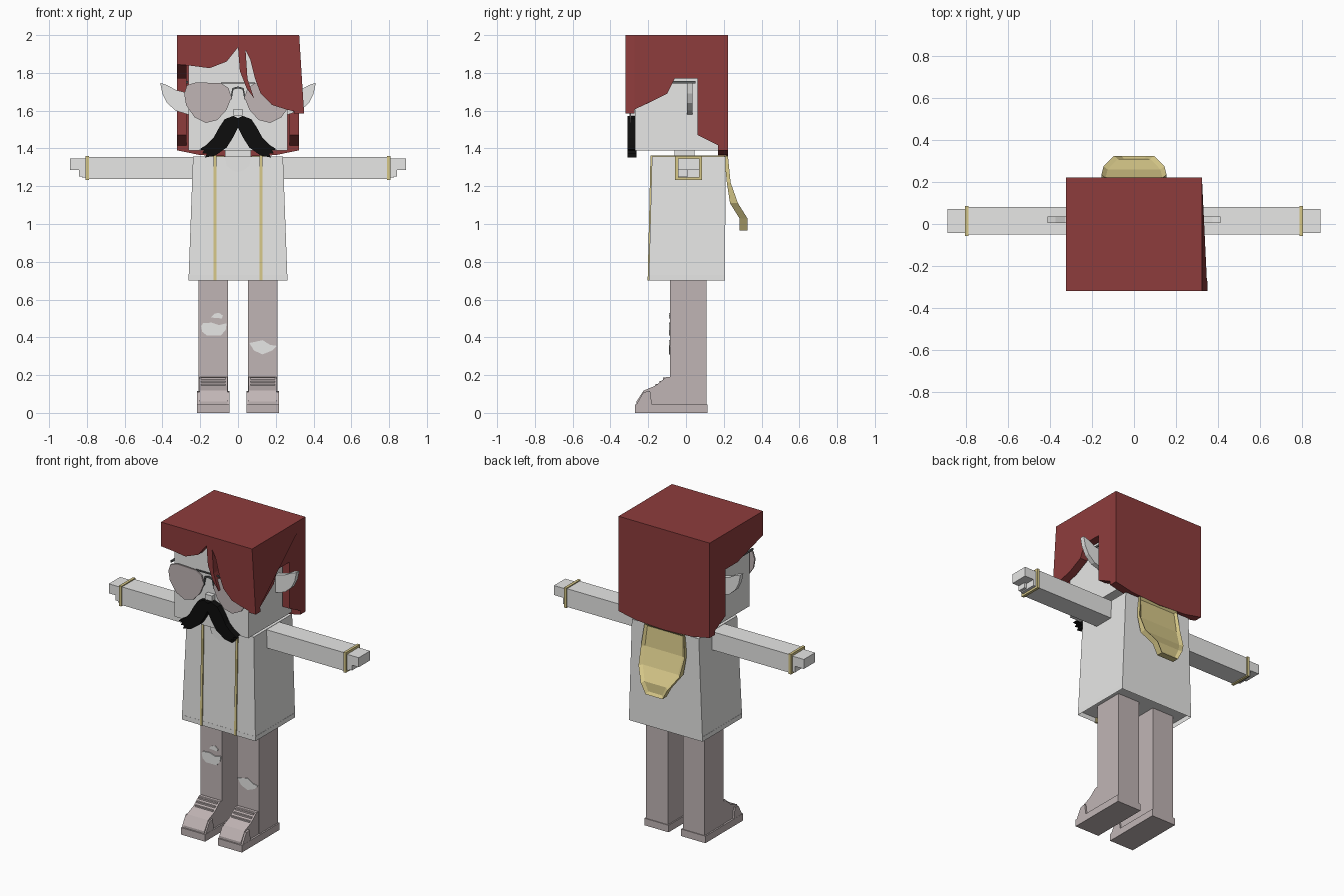
import bpy, bmesh
from mathutils import Vector

cube = bpy.data.objects.get("Cube")
if cube:
    bpy.data.objects.remove(cube, do_unlink=True)


def material(name, r, g, b):
    m = bpy.data.materials.new(name)
    m.use_nodes = True
    m.diffuse_color = (r, g, b, 1)
    m.node_tree.nodes["Principled BSDF"].inputs["Base Color"].default_value = (r, g, b, 1)
    return m


WHITE = material("off_white", .8, .8, .79)
MAUVE = material("mauve_grey", .53, .46, .46)
RED = material("dark_red", .27, .045, .045)
GOLD = material("pale_gold", .68, .58, .25)
BLACK = material("black", .004, .004, .004)
METAL = material("dark_metal", .12, .13, .13)


def finish(name, bm, mat):
    bmesh.ops.recalc_face_normals(bm, faces=bm.faces)
    me = bpy.data.meshes.new(name)
    bm.to_mesh(me)
    bm.free()
    me.materials.append(mat)
    ob = bpy.data.objects.new(name, me)
    bpy.context.collection.objects.link(ob)
    return ob


def prism(name, pts, axis, a, b, mat):
    """Extrude a 2D outline along an axis from a to b."""
    bm = bmesh.new()

    def place(p, d):
        return {"x": (d, p[0], p[1]), "y": (p[0], d, p[1]), "z": (p[0], p[1], d)}[axis]
    lo = [bm.verts.new(place(p, a)) for p in pts]
    hi = [bm.verts.new(place(p, b)) for p in pts]
    bm.faces.new(lo)
    bm.faces.new(hi[::-1])
    for i in range(len(pts)):
        j = (i + 1) % len(pts)
        bm.faces.new((lo[i], lo[j], hi[j], hi[i]))
    return finish(name, bm, mat)


def box(name, x, y, z, mat):
    return prism(name, [(x[0], y[0]), (x[1], y[0]), (x[1], y[1]), (x[0], y[1])], "z", z[0], z[1], mat)


def flip(pts, s):
    return [(s * x, z) for x, z in pts]


# Head, neck and nose
box("head", (-.262, .262), (-.27, .18), (1.39, 1.96), WHITE)
box("neck", (-.07, .07), (-.06, .045), (1.34, 1.4), WHITE)
box("nose", (-.025, .025), (-.3, -.26), (1.575, 1.61), WHITE)

# Hair: top, back, fringe and two side panels
box("hair_top", (-.324, .324), (-.32, .222), (1.94, 2), RED)
prism("hair_back", [(-.324, 2), (-.324, 1.39), (-.2, 1.365), (0, 1.355), (.2, 1.365), (.324, 1.39), (.324, 2)],
      "y", .17, .222, RED)
prism("hair_fringe", [(-.324, 2), (-.324, 1.845), (-.25, 1.838), (-.15, 1.825), (-.06, 1.86), (0, 1.935),
                      (.01, 1.81), (.045, 1.72), (.085, 1.665), (.05, 1.77), (.04, 1.92), (.065, 1.87),
                      (.09, 1.77), (.12, 1.69), (.18, 1.63), (.26, 1.605), (.35, 1.585), (.324, 2)],
      "y", -.32, -.272, RED)
back_edge = [(-.06, 1.77), (.062, 1.77), (.062, 1.47), (.222, 1.39), (.222, 2), (-.32, 2)]
prism("hair_side_right", [(-.32, 1.845)] + back_edge, "x", -.324, -.272, RED)
lock = prism("hair_side_left", [(-.32, 1.585), (-.2, 1.64), (-.1, 1.69)] + back_edge, "x", .272, .324, RED)
for v in lock.data.vertices:
    if v.co.y < -.3 and v.co.z < 1.7:
        v.co.x += .026

# Ears, sunglasses, moustache
ear = [(.25, 1.69), (.33, 1.71), (.375, 1.735), (.412, 1.747), (.4, 1.69), (.375, 1.64), (.33, 1.6), (.25, 1.575)]
lens = [(.09, 1.745), (.22, 1.75), (.27, 1.735), (.285, 1.69), (.275, 1.63), (.23, 1.565), (.17, 1.535),
        (.11, 1.55), (.06, 1.605), (.035, 1.67), (.05, 1.72)]
whisker = [(0, 1.56), (.025, 1.572), (.07, 1.555), (.1, 1.51), (.13, 1.455), (.165, 1.42), (.205, 1.395),
           (.18, 1.39), (.19, 1.372), (.165, 1.373), (.175, 1.352), (.12, 1.362), (.06, 1.405), (.025, 1.46),
           (0, 1.51)]
for s, side in ((1, "left"), (-1, "right")):
    prism("ear_" + side, flip(ear, s), "y", .005, .035, WHITE)
    prism("lens_" + side, flip(lens, s), "y", -.3, -.29, MAUVE)
    box("temple_" + side, sorted((s * .266, s * .274)), (-.295, .05), (1.745, 1.757), METAL)
    prism("moustache_" + side, flip(whisker, s), "y", -.31, -.262, BLACK)
    prism("nose_bridge_" + side, flip([(0, 1.728), (.03, 1.72), (.042, 1.66), (.034, 1.66), (.024, 1.712),
                                       (0, 1.718)], s), "y", -.3, -.29, METAL)
box("brow_bar", (-.09, .09), (-.3, -.292), (1.743, 1.75), METAL)

# Coat: tapered block with a hollow hem
bm = bmesh.new()
rings = []
for hx, y0, y1, z in ((.262, -.197, .206, .7), (.238, -.18, .21, 1.357)):
    rings.append([bm.verts.new(p) for p in ((-hx, y0, z), (hx, y0, z), (hx, y1, z), (-hx, y1, z))])
low, top = rings
bm.faces.new(top)
hem = bm.faces.new(low[::-1])
for i in range(4):
    j = (i + 1) % 4
    bm.faces.new((low[i], low[j], top[j], top[i]))
bmesh.ops.inset_region(bm, faces=[hem], thickness=.025)
bmesh.ops.translate(bm, verts=hem.verts, vec=(0, 0, .03))
finish("coat", bm, WHITE)

# Neckline and gold coat trim
prism("neckline", [(-.07, 1.357), (-.06, 1.31), (-.03, 1.285), (0, 1.275), (.03, 1.285), (.06, 1.31), (.07, 1.357)],
      "y", -.188, -.18, WHITE)
for s, side in ((1, "left"), (-1, "right")):
    prism("front_trim_" + side, [(-.188, 1.362), (-.203, .7), (-.19, .7), (-.17, 1.362)],
          "x", s * .114, s * .129, GOLD)
    box("shoulder_trim_" + side, sorted((s * .114, s * .129)), (-.186, .215), (1.355, 1.363), GOLD)

# Hood: curved tongue with a sunken middle
bm = bmesh.new()
rows = []
for hw, y, z in ((.14, .222, 1.36), (.155, .236, 1.22), (.145, .275, 1.11), (.095, .325, 1.03), (.06, .325, .965)):
    rows.append([bm.verts.new((k * hw, y, z)) for k in (-1, 1)])
outer = [bm.faces.new((a[0], a[1], b[1], b[0])) for a, b in zip(rows, rows[1:])]
extruded = bmesh.ops.extrude_face_region(bm, geom=outer, use_keep_orig=True)
inner = [g for g in extruded["geom"] if isinstance(g, bmesh.types.BMVert)]
for v in inner:
    v.co.y -= .02 if v.co.z > 1.15 else .042
bmesh.ops.recalc_face_normals(bm, faces=bm.faces)
bmesh.ops.inset_region(bm, faces=outer, thickness=.02, depth=0)
for v in {v for f in outer for v in f.verts}:
    v.co += Vector((0, -.012, 0))
finish("hood", bm, GOLD)

# Arms, cuffs and hands
for s, side in ((1, "left"), (-1, "right")):
    box("arm_" + side, sorted((s * .2, s * .8)), (-.05, .08), (1.238, 1.355), WHITE)
    box("cuff_" + side, sorted((s * .79, s * .807)), (-.057, .086), (1.232, 1.361), GOLD)
    box("hand_" + side, sorted((s * .8, s * .889)), (-.043, .072), (1.285, 1.346), WHITE)
    box("palm_" + side, sorted((s * .8, s * .825)), (-.043, .072), (1.245, 1.29), WHITE)
    box("thumb_" + side, sorted((s * .82, s * .842)), (-.043, .01), (1.252, 1.29), WHITE)

# Legs and shoes
for s, side in ((1, "left"), (-1, "right")):
    box("leg_" + side, sorted((s * .053, s * .208)), (-.085, .108), (.02, .73), MAUVE)
    prism("shoe_" + side, [(-.262, .04), (-.262, .06), (-.225, .118), (-.16, .145), (-.105, .19), (-.08, .19),
                           (-.08, .04)], "x", s * .055, s * .205, MAUVE)
    box("sole_" + side, sorted((s * .045, s * .217)), (-.27, .113), (0, .045), MAUVE)
    prism("shoe_wall_" + side, [(-.265, .04), (-.225, .11), (-.19, .115), (-.18, .04)],
          "x", s * .046, s * .216, MAUVE)
    for i in range(3):
        y, z = -.155 + i * .02, .143 + i * .017
        box(f"lace_{side}_{i + 1}", sorted((s * .065, s * .195)), (y - .006, y + .012), (z, z + .01), MAUVE)

# Torn patches on the trousers
tears = {"right_knee_tear": [(-.195, .46), (-.19, .43), (-.165, .41), (-.09, .41), (-.065, .44), (-.06, .475),
                             (-.1, .465), (-.14, .478), (-.185, .475)],
         "right_thigh_tear": [(-.145, .505), (-.085, .5), (-.08, .515), (-.1, .53), (-.125, .525)],
         "left_knee_tear": [(.06, .37), (.085, .33), (.13, .31), (.18, .33), (.205, .355), (.17, .36),
                            (.13, .385), (.085, .375)]}
for name, pts in tears.items():
    prism(name, pts, "y", -.09, -.084, WHITE)
